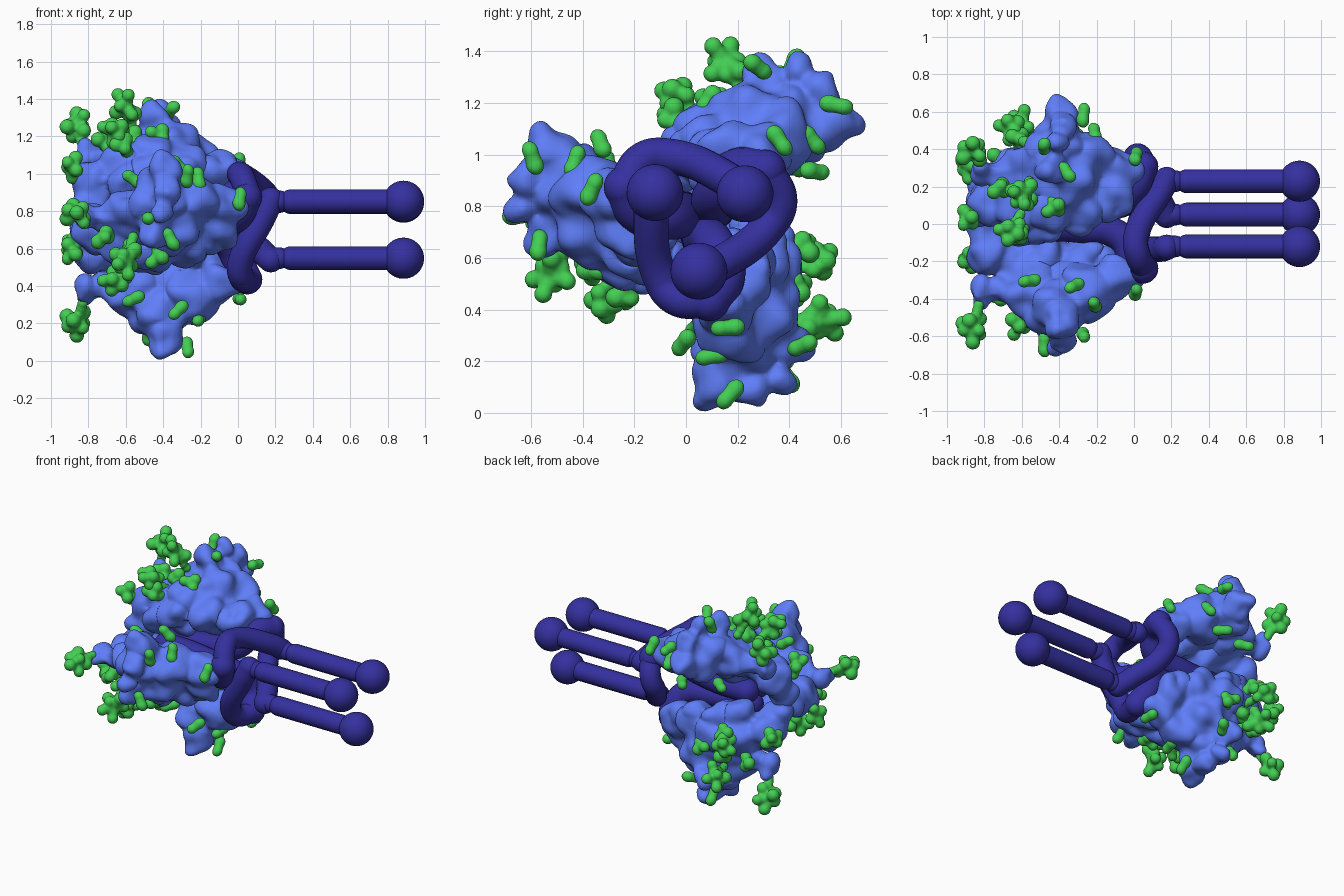
import bpy, bmesh, math, random
from mathutils import Matrix, Vector

if "Cube" in bpy.data.objects:
    bpy.data.objects.remove(bpy.data.objects["Cube"])

AXIS = Vector((0, 0.053, 0.75))      # threefold axis runs along x through here


def material(name, rgb):
    m = bpy.data.materials.new(name)
    m.diffuse_color = (*rgb, 1)
    m.use_nodes = True
    m.node_tree.nodes["Principled BSDF"].inputs["Base Color"].default_value = m.diffuse_color
    return m


BLUE = material("lobe_blue", (0.115, 0.21, 0.95))
NAVY = material("stem_navy", (0.035, 0.03, 0.35))
GREEN = material("chain_green", (0.055, 0.62, 0.085))


def add_object(name, mesh):
    ob = bpy.data.objects.new(name, mesh)
    bpy.context.collection.objects.link(ob)
    return ob


def bake(ob):
    """Replace an object by its evaluated mesh."""
    dg = bpy.context.evaluated_depsgraph_get()
    mesh = bpy.data.meshes.new_from_object(ob.evaluated_get(dg))
    bpy.data.objects.remove(ob)
    return mesh


def trio(name, mesh, mat):
    """Place three copies around the long axis."""
    mesh.materials.clear()
    mesh.materials.append(mat)
    mesh.polygons.foreach_set("use_smooth", [True] * len(mesh.polygons))
    for k in range(3):
        ob = add_object(f"{name}_{k + 1}", mesh)
        ob.matrix_world = (Matrix.Translation(AXIS) @ Matrix.Rotation(k * math.tau / 3, 4, 'X')
                           @ Matrix.Translation(-AXIS))


def blob(balls, voxel, smooth, lumps=0):
    """Melt balls (centre, radius, matrix) together into one soft surface."""
    bm = bmesh.new()
    for c, r, shape in balls:
        bmesh.ops.create_icosphere(bm, subdivisions=3, radius=r,
                                   matrix=Matrix.Translation(c) @ shape)
    mesh = bpy.data.meshes.new("blob")
    bm.to_mesh(mesh)
    bm.free()
    ob = add_object("blob", mesh)
    rm = ob.modifiers.new("melt", 'REMESH')
    rm.mode, rm.voxel_size = 'VOXEL', voxel
    sm = ob.modifiers.new("soften", 'SMOOTH')
    sm.factor, sm.iterations = 0.5, smooth
    if lumps:
        tex = bpy.data.textures.new("lumps", 'CLOUDS')
        tex.noise_scale, tex.noise_depth = 0.13, 0
        d = ob.modifiers.new("lumps", 'DISPLACE')
        d.texture, d.strength, d.mid_level = tex, lumps, 0.43
        s2 = ob.modifiers.new("soften_lumps", 'SMOOTH')
        s2.factor, s2.iterations = 0.5, 7
    return bake(ob)


def tube(pts, r, smooth_path=True):
    """Round-ended tube through the points."""
    cu = bpy.data.curves.new("path", 'CURVE')
    cu.dimensions, cu.bevel_depth, cu.bevel_resolution, cu.resolution_u = '3D', r, 8, 12
    sp = cu.splines.new('BEZIER')
    sp.bezier_points.add(len(pts) - 1)
    for p, co in zip(sp.bezier_points, pts):
        p.co = co
        p.handle_left_type = p.handle_right_type = 'AUTO' if smooth_path else 'VECTOR'
    mesh = bake(add_object("path", cu))
    bm = bmesh.new()
    bm.from_mesh(mesh)
    for co in (pts[0], pts[-1]):
        bmesh.ops.create_uvsphere(bm, u_segments=32, v_segments=16, radius=r,
                                  matrix=Matrix.Translation(co))
    bm.to_mesh(mesh)
    bm.free()
    return mesh


I4 = Matrix.Identity(4)

# lumpy head lobes: the bottom one is described, the others are turned copies
LOBE = [(-.40, .10, .12, .09), (-.40, .065, .055, .05), (-.40, .25, .10, .085),
        (-.39, .28, .05, .045), (-.42, .20, .25, .15), (-.42, .35, .13, .06),
        (-.25, .17, .34, .14), (-.10, .15, .42, .11), (0, .16, .43, .06),
        (-.35, .28, .40, .16), (-.55, .23, .38, .14), (-.44, .38, .27, .09),
        (-.46, .43, .25, .05), (-.70, .24, .39, .085), (-.82, .24, .36, .08),
        (-.60, .25, .56, .15), (-.76, .20, .61, .12), (-.80, .11, .68, .09),
        (-.30, .28, .54, .13), (-.12, .22, .50, .11), (-.45, .35, .56, .10),
        (-.47, .19, .61, .11), (-.27, .19, .57, .10), (-.47, .32, .69, .09),
        (-.62, .28, .70, .09), (-.30, .30, .66, .07), (-.10, .28, .57, .08)]
trio("head_lobe", blob([(Vector(b[:3]), b[3], I4) for b in LOBE], 0.014, 10, 0.10), BLUE)

# stem: ball foot, straight rod, slanting collar strand and inner core strand
bm = bmesh.new()
bmesh.ops.create_uvsphere(bm, u_segments=40, v_segments=20, radius=0.11,
                          matrix=Matrix.Translation((.885, -.12, .853)))
foot = bpy.data.meshes.new("foot")
bm.to_mesh(foot)
bm.free()
trio("ball_foot", foot, NAVY)
trio("stem_rod", tube([(.285, -.12, .853), (.85, -.12, .853)], .064, False), NAVY)
trio("collar_strand", tube([(.175, -.125, .86), (.14, -.135, .78), (.01, -.095, .515),
                            (.02, -.04, .445), (.06, .09, .435)], .068), NAVY)
trio("stem_joint", tube([(.16, -.12, .853), (.22, -.12, .853)], .058, False), NAVY)
trio("core_strand", tube([(.05, .09, .435), (0, .15, .53), (-.08, .11, .65),
                          (-.3, .07, .675), (-.55, .06, .68)], .08), NAVY)

# branching green chains on the far side of each lobe
random.seed(5)


def bush(centre, spread, root, n):
    """Clump of fat knobs around a centre, tied to a root on the lobe."""
    c, balls = Vector(centre), [(Vector(centre), spread * .5, I4)]
    for k in range(n):
        z = 1 - 2 * (k + .5) / n
        a = k * 2.4 + random.uniform(-.5, .5)
        s = math.sqrt(1 - z * z)
        tip = Vector((s * math.cos(a), s * math.sin(a), z)) * spread * random.uniform(.55, 1.05)
        balls += [(c + tip, random.uniform(.034, .042), I4), (c + tip * .5, .034, I4)]
    for f in (.25, .5, .75, 1):
        balls.append((c.lerp(Vector(root), f), .03, I4))
    return balls


BUSHES = [((-.86, .32, .20), .075, (-.83, .26, .31), 7),
          ((-.60, .53, .36), .08, (-.56, .38, .36), 8),
          ((-.66, .51, .59), .065, (-.60, .38, .55), 7),
          ((-.62, .46, .65), .05, (-.56, .36, .60), 4),
          ((-.56, .39, .46), .05, (-.56, .34, .48), 5),
          ((-.42, .43, .49), .05, (-.40, .36, .50), 4),
          ((-.89, .30, .62), .06, (-.80, .22, .60), 5),
          ((-.72, .34, .42), .04, (-.66, .28, .45), 4)]
for i, b in enumerate(BUSHES):
    trio(f"green_chain_{i + 1}", blob(bush(*b), 0.009, 5), GREEN)

# short green beads on the stem side: centre and long direction
BEADS = [((.01, .16, .33), (.2, 1, .1)), ((-.21, .10, .22), (.4, .8, .2)),
         ((-.32, -.01, .27), (.8, .2, .7)), ((-.27, .17, .07), (.2, .6, .8)),
         ((-.48, .39, .14), (.3, .4, -.9)), ((-.36, .45, .26), (.6, .5, .3)),
         ((-.56, .04, .33), (.9, .1, .4))]
for i, (c, d) in enumerate(BEADS):
    turn = Vector(d).to_track_quat('X', 'Z').to_matrix().to_4x4()
    side = turn @ Vector((.027, .01, 0))
    fat = turn @ Matrix.Diagonal((1.2, 1, 1, 1))
    balls = [(Vector(c) + side, .035, fat), (Vector(c), .031, fat),
             (Vector(c) - side, .032, fat)]
    trio(f"green_bead_{i + 1}", blob(balls, 0.007, 4), GREEN)
